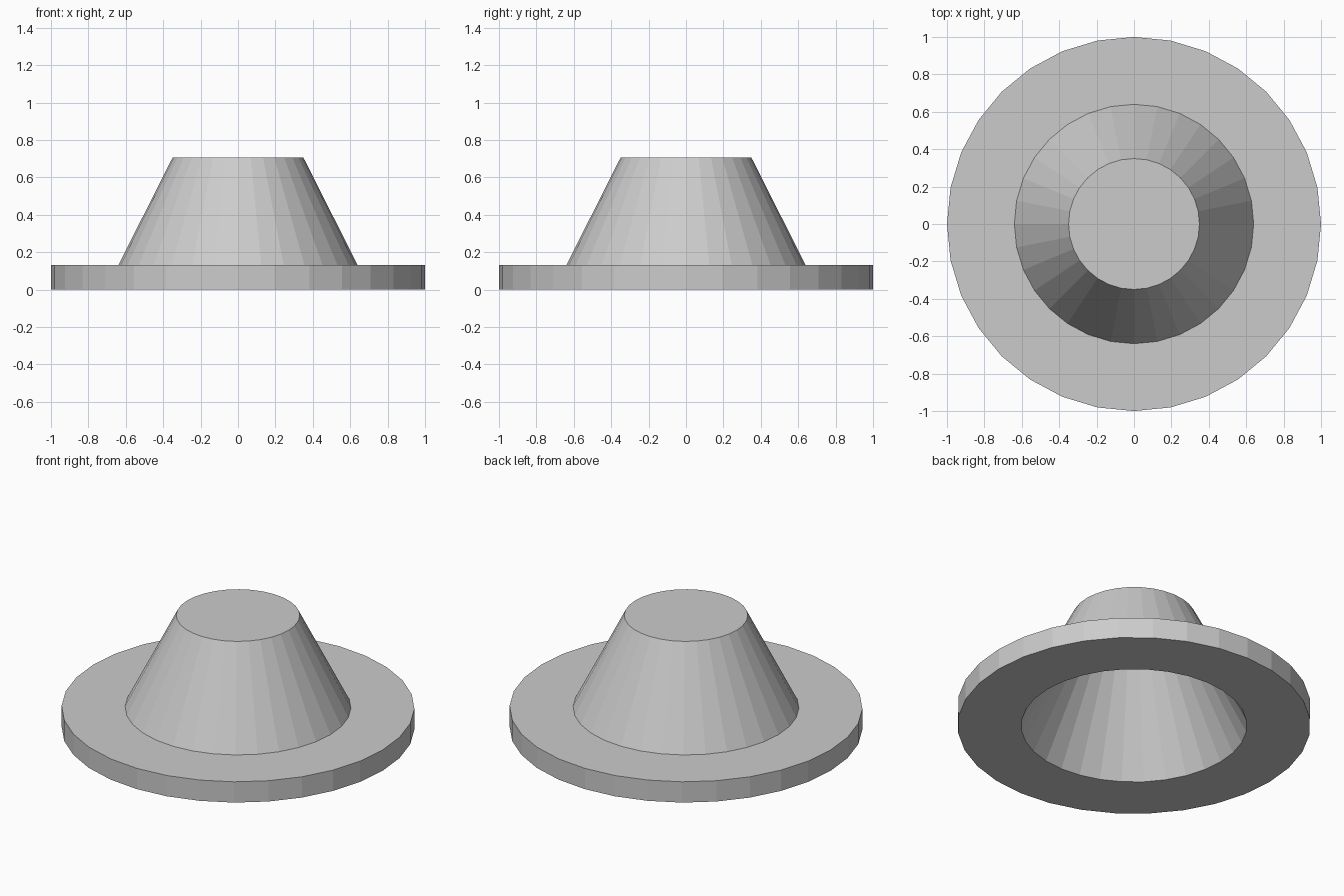
import bpy, bmesh
from math import cos, sin, pi

if "Cube" in bpy.data.objects:
    bpy.data.objects.remove(bpy.data.objects["Cube"])

SIDES = 32
THICK = 0.13
# Outer and inner skins share one profile, offset vertically by the thickness
skin = [(1.0, 0.0), (0.64, 0.0), (0.35, 0.575)]

bm = bmesh.new()


def ring(r, z):
    return [bm.verts.new((r * cos(2 * pi * i / SIDES), r * sin(2 * pi * i / SIDES), z))
            for i in range(SIDES)]


def bridge(a, b):
    for i in range(SIDES):
        j = (i + 1) % SIDES
        bm.faces.new((a[i], a[j], b[j], b[i]))


# Inner skin (from hollow cap out to rim), then outer skin (rim up to cap)
profile = skin[::-1] + [(r, z + THICK) for r, z in skin]
rings = [ring(r, z) for r, z in profile]
for a, b in zip(rings, rings[1:]):
    bridge(a, b)
bm.faces.new(rings[0][::-1])
bm.faces.new(rings[-1])
bmesh.ops.recalc_face_normals(bm, faces=bm.faces)

mesh = bpy.data.meshes.new("brimmed_cone")
bm.to_mesh(mesh)
bm.free()
obj = bpy.data.objects.new("brimmed_cone", mesh)
bpy.context.collection.objects.link(obj)
